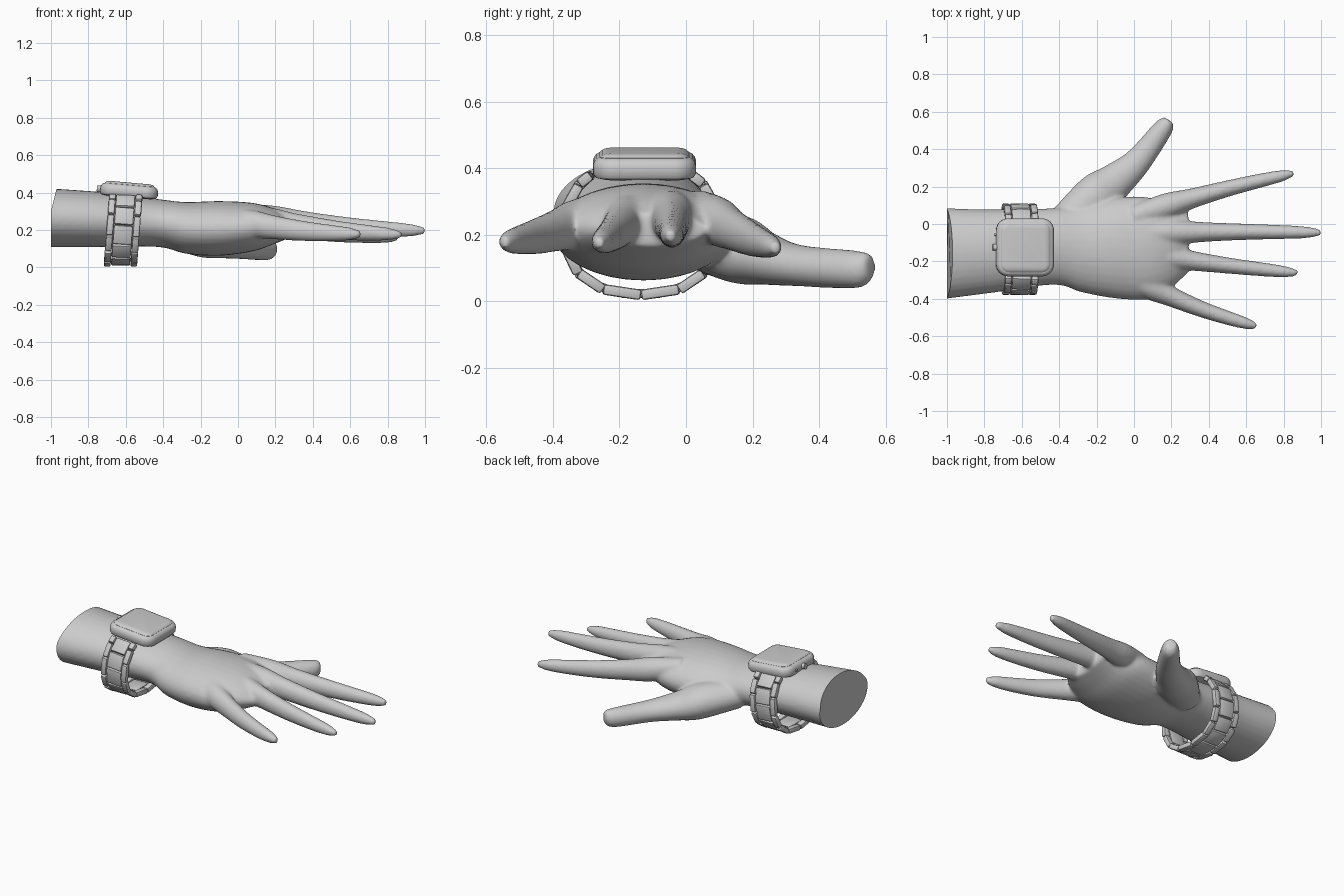
import bpy, bmesh, math
from mathutils import Vector, Matrix

if "Cube" in bpy.data.objects:
    bpy.data.objects.remove(bpy.data.objects["Cube"])

GREY = bpy.data.materials.new("plain_grey")
GREY.diffuse_color = (0.6, 0.6, 0.6, 1)
GREY.use_nodes = True
GREY.node_tree.nodes["Principled BSDF"].inputs["Base Color"].default_value = GREY.diffuse_color


def finish(name, bm, angle=None):
    """Turn a bmesh into a named, coloured object."""
    bmesh.ops.recalc_face_normals(bm, faces=bm.faces[:])
    mesh = bpy.data.meshes.new(name)
    bm.to_mesh(mesh)
    bm.free()
    ob = bpy.data.objects.new(name, mesh)
    bpy.context.collection.objects.link(ob)
    mesh.materials.append(GREY)
    if angle:
        bpy.ops.object.select_all(action='DESELECT')
        ob.select_set(True)
        bpy.context.view_layer.objects.active = ob
        bpy.ops.object.shade_smooth_by_angle(angle=math.radians(angle))
    return ob


def bridge(bm, rings):
    """Skin a list of vertex rings and cap both ends."""
    n = len(rings[0])
    for a, b in zip(rings, rings[1:]):
        for i in range(n):
            bm.faces.new((a[i], a[(i + 1) % n], b[(i + 1) % n], b[i]))
    bm.faces.new(rings[0][::-1])
    bm.faces.new(rings[-1])


def spline(keys, steps=6):
    """Catmull-Rom interpolation through key tuples."""
    k = [Vector(p) for p in keys]
    k = [2 * k[0] - k[1]] + k + [2 * k[-1] - k[-2]]
    out = []
    for i in range(1, len(k) - 2):
        a, b, c, d = k[i - 1:i + 3]
        for s in range(steps):
            t = s / steps
            out.append(0.5 * (2 * b + (c - a) * t + (2 * a - 5 * b + 4 * c - d) * t ** 2
                              + (3 * b - a - 3 * c + d) * t ** 3))
    return out + [k[-2]]


def loft(bm, keys, sides=24, straight=False):
    """Sweep ellipses along keys of (x, y, z, half width, half height)."""
    pts = spline(keys)
    rings = []
    for i, p in enumerate(pts):
        a, b = pts[max(i - 1, 0)], pts[min(i + 1, len(pts) - 1)]
        side = Vector((0, 1, 0)) if straight else Vector((a[1] - b[1], b[0] - a[0], 0)).normalized()
        c = Vector(p[:3])
        rings.append([bm.verts.new(c + side * p[3] * math.cos(t) + Vector((0, 0, p[4] * math.sin(t))))
                      for t in (2 * math.pi * j / sides for j in range(sides))])
    bridge(bm, rings)


def finger(bm, base, tip, bow, scale):
    """Tapered finger from knuckle to tip, sagging in the middle with a lifted end."""
    a, b = Vector(base), Vector(tip)
    keys = []
    for t, w, h in ((0, .06, .06), (.2, .069, .073), (.36, .054, .064), (.58, .044, .054),
                    (.78, .038, .044), (.92, .031, .034), (1, .016, .018)):
        p = a.lerp(b, t) + Vector((0, bow, -.018)) * math.sin(math.pi * t)
        keys.append((*p, w * scale, h * scale))
    loft(bm, keys)


# Forearm and palm
bm = bmesh.new()
loft(bm, [(-1.06, -.16, .266, .247, .158), (-.75, -.145, .257, .222, .148),
          (-.43, -.12, .238, .205, .128), (-.28, -.13, .212, .235, .138), (-.1, -.128, .209, .27, .146),
          (.08, -.13, .216, .272, .129), (.2, -.125, .22, .215, .092), (.29, -.1, .215, .16, .05)],
     sides=32, straight=True)

# Thumb
loft(bm, [(-.38, -.01, .2, .1, .085), (-.2, .147, .16, .122, .104), (-.1, .228, .132, .1, .082),
          (.02, .335, .108, .074, .063), (.155, .51, .096, .053, .057), (.187, .555, .104, .03, .038)])

# Index, middle, ring and little finger
finger(bm, (0, .04, .275), (.855, .272, .16), .014, 1)
finger(bm, (0, -.05, .285), (1, -.046, .197), .006, 1)
finger(bm, (0, -.15, .28), (.875, -.262, .175), -.008, .98)
finger(bm, (-.06, -.26, .26), (.655, -.547, .178), -.027, 1)

# Fuse everything into one skin
raw = finish("hand_rough", bm)
rm = raw.modifiers.new("fuse", 'REMESH')
rm.mode, rm.voxel_size = 'VOXEL', 0.0085
sm = raw.modifiers.new("soften", 'SMOOTH')
sm.factor, sm.iterations = 0.5, 14
dg = bpy.context.evaluated_depsgraph_get()
skin = bpy.data.meshes.new_from_object(raw.evaluated_get(dg))
bm = bmesh.new()
bm.from_mesh(skin)
bpy.data.objects.remove(raw)

# Cut the forearm flat and lean the top of the cut forward
cut = bmesh.ops.bisect_plane(bm, geom=bm.verts[:] + bm.edges[:] + bm.faces[:], plane_co=(-1, 0, 0),
                             plane_no=(1, 0, 0), clear_inner=True)
rim = [e for e in cut['geom_cut'] if isinstance(e, bmesh.types.BMEdge)]
bmesh.ops.holes_fill(bm, edges=rim, sides=0)
for v in bm.verts:
    if v.co.x < -.85:
        v.co.x += .03 * (-.85 - v.co.x) / .15 * max(0, (v.co.z - .3) / .12)
finish("hand", bm, 40)


def rounded_slab(name, layers, half, radius, matrix):
    """Stack rounded squares given as (inset, height)."""
    bm = bmesh.new()
    rings = []
    for inset, z in layers:
        ring = []
        for q in range(4):
            for s in range(7):
                t = math.radians(90 * q + 15 * s)
                r = max(radius - inset, .012)
                o = half - inset - r
                sx, sy = ((1, 1), (-1, 1), (-1, -1), (1, -1))[q]
                ring.append(bm.verts.new((sx * o + r * math.cos(t), sy * o + r * math.sin(t), z)))
        rings.append(ring)
    bridge(bm, rings)
    bm.transform(matrix)
    return finish(name, bm, 35)


# Watch case with a raised glass, tilted slightly along the arm
tilt = Matrix.Translation((-.582, -.125, .412)) @ Matrix.Rotation(math.radians(5), 4, 'Y')
rounded_slab("watch_case", [(.035, -.038), (.008, -.032), (0, -.02), (0, .004), (.004, .016),
                            (.011, .024), (.02, .029)], .155, .065, tilt)
rounded_slab("watch_glass", [(.022, .022), (.022, .03), (.028, .036), (.038, .04), (.052, .042)],
             .155, .065, tilt)

# Crown and side button
for name, y, r, depth in (("crown", .0, .017, .03), ("side_button", .07, .008, .012)):
    bm = bmesh.new()
    bmesh.ops.create_cone(bm, cap_ends=True, segments=20, radius1=r, radius2=r, depth=depth,
                          matrix=Matrix.Translation((-.158, y, -.005)) @ Matrix.Rotation(math.pi / 2, 4, 'Y'))
    bm.transform(tilt)
    finish(name, bm, 35)


def band_point(deg):
    """Point on the squarish loop of the band, leaning back towards its bottom."""
    c, s = math.cos(math.radians(deg)), math.sin(math.radians(deg))
    y = -.135 + .233 * math.copysign(abs(c) ** .85, c)
    z = .217 + .198 * math.copysign(abs(s) ** .85, s)
    return Vector((-.598 - .08 * (.4 - z), y, z))


# Band links: a wide centre row and two narrow rows shifted by half a link
START, SPAN, COUNT = 54, -288, 11
step = SPAN / COUNT
for name, x, width, thick, shift in (("band_centre_link", 0, .102, .026, 0),
                                     ("band_outer_link", -.071, .036, .032, .5),
                                     ("band_outer_link", .071, .036, .032, .5)):
    for i in range(COUNT if shift == 0 else COUNT + 1):
        lo = max(0, i - shift)
        hi = min(COUNT, i + 1 - shift)
        p, q = band_point(START + step * lo), band_point(START + step * hi)
        along = (q - p).normalized()
        out = Vector((1, 0, 0)).cross(along).normalized()
        across = along.cross(out)
        rot = Matrix((across, along, out)).transposed().to_4x4()
        bm = bmesh.new()
        bmesh.ops.create_cube(bm, size=1)
        bm.transform(Matrix.Diagonal((width, (q - p).length * .97, thick, 1)))
        bmesh.ops.bevel(bm, geom=bm.edges[:], offset=.008, segments=2, profile=.5, affect='EDGES')
        bm.transform(Matrix.Translation((p + q) / 2 + across * x) @ rot)
        finish(name, bm, 35)
